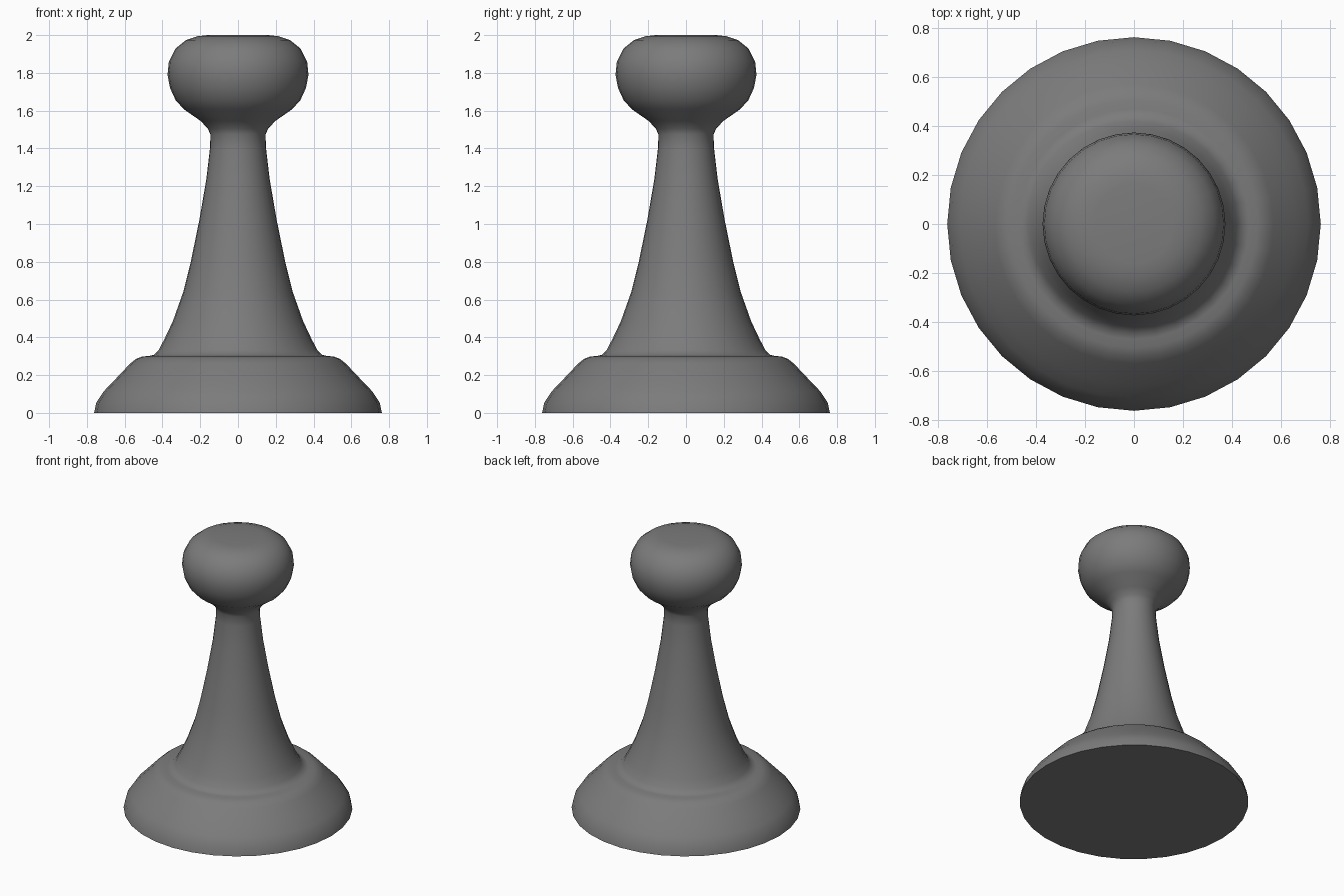
import bpy, bmesh, math

if "Cube" in bpy.data.objects:
    bpy.data.objects.remove(bpy.data.objects["Cube"])

SIDES = 32

# Half outline (radius, height), from the foot up to the top of the knob
OUTLINE = [
    (0.762, 0.0), (0.75, 0.055), (0.71, 0.115), (0.66, 0.167), (0.57, 0.262),
    (0.54, 0.286), (0.505, 0.299), (0.47, 0.301), (0.445, 0.308), (0.42, 0.333),
    (0.39, 0.39), (0.345, 0.485), (0.29, 0.64), (0.25, 0.80), (0.205, 1.02),
    (0.168, 1.235), (0.148, 1.405), (0.146, 1.475), (0.16, 1.505),
    (0.197, 1.545), (0.286, 1.607), (0.33, 1.655), (0.36, 1.72),
    (0.373, 1.79), (0.366, 1.86), (0.33, 1.93), (0.276, 1.973),
    (0.215, 1.994), (0.16, 2.0),
]


def lathe(name, outline, sides):
    bm = bmesh.new()
    rings = []
    for r, z in outline:
        rings.append([bm.verts.new((r * math.cos(2 * math.pi * i / sides),
                                    r * math.sin(2 * math.pi * i / sides), z))
                      for i in range(sides)])
    for low, high in zip(rings, rings[1:]):
        for i in range(sides):
            j = (i + 1) % sides
            bm.faces.new((low[i], low[j], high[j], high[i]))
    # Flat underside and flat top
    bm.faces.new(rings[0][::-1])
    bm.faces.new(rings[-1])
    mesh = bpy.data.meshes.new(name)
    bm.to_mesh(mesh)
    bm.free()
    obj = bpy.data.objects.new(name, mesh)
    bpy.context.collection.objects.link(obj)
    return obj


# Turned game piece: flared foot, tapering stem and rounded knob
piece = lathe("game_piece_body", OUTLINE, SIDES)
bpy.context.view_layer.objects.active = piece
piece.select_set(True)
bpy.ops.object.shade_smooth_by_angle(angle=math.radians(60))

# Dark grey finish
dark_grey = bpy.data.materials.new("dark_grey")
dark_grey.diffuse_color = (0.2, 0.2, 0.2, 1.0)
dark_grey.use_nodes = True
dark_grey.node_tree.nodes["Principled BSDF"].inputs["Base Color"].default_value = dark_grey.diffuse_color
piece.data.materials.append(dark_grey)
